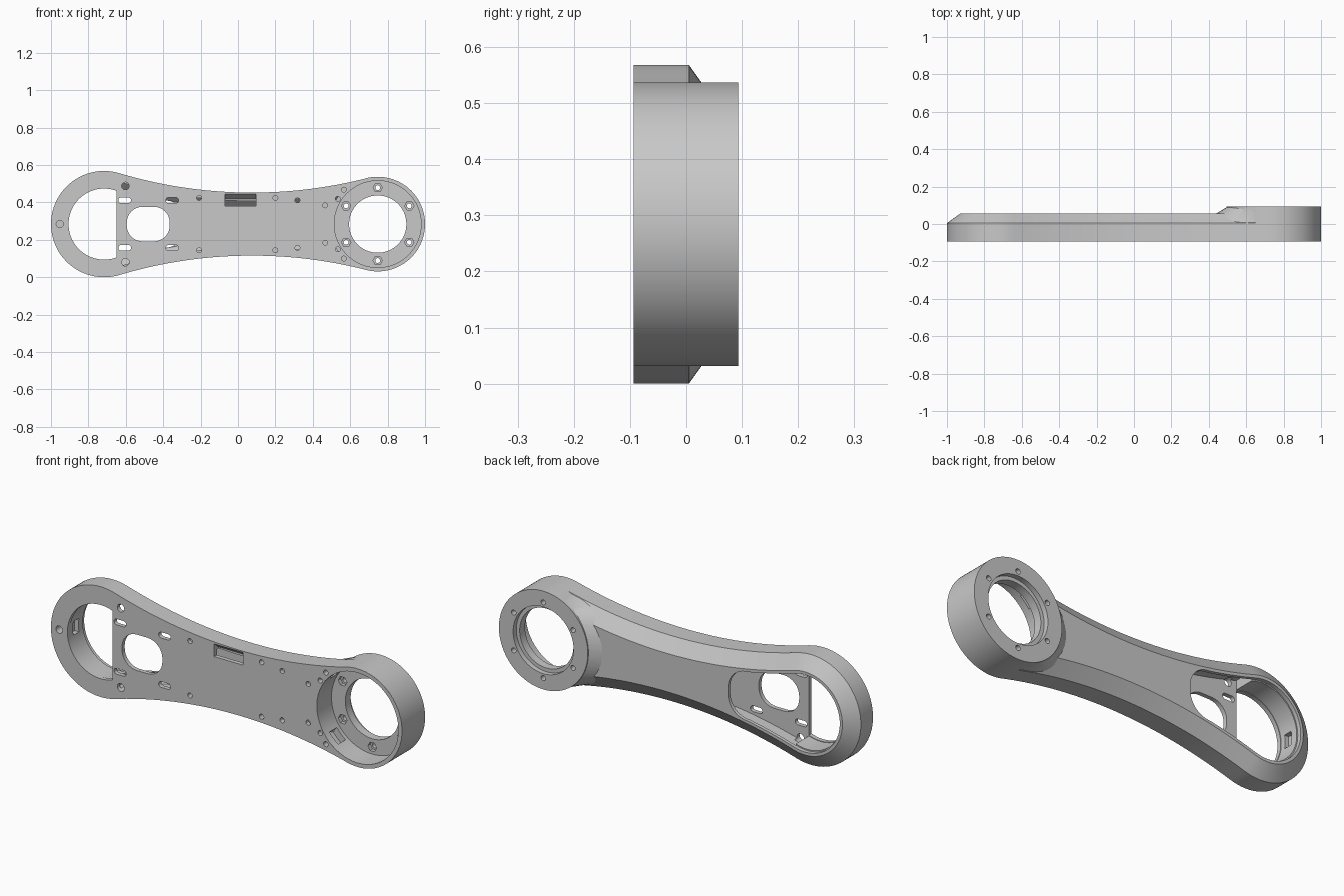
import bpy, bmesh
from math import sin, cos, pi, atan2, sqrt, radians

if "Cube" in bpy.data.objects:
    bpy.data.objects.remove(bpy.data.objects["Cube"])

# Overall layout: two round ends joined by concave tangent arcs
MID = 0.284                      # height of the long axis
XL, RL = -0.716, 0.284           # wide end
XR, RR = 0.747, 0.2525           # bearing end
WAIST = 2.48                     # radius of the concave sides
FRONT, BACK = -0.094, 0.094

grey = bpy.data.materials.new("plain grey")
grey.use_nodes = True
colour = (0.58, 0.58, 0.58, 1)
grey.diffuse_color = colour
grey.node_tree.nodes["Principled BSDF"].inputs["Base Color"].default_value = colour


def arc(cx, cz, r, a, b, n):
    return [(cx + r * cos(a + (b - a) * i / n), cz + r * sin(a + (b - a) * i / n))
            for i in range(n + 1)]


def circle(cx, cz, r, n=64):
    return arc(cx, cz, r, 0, 2 * pi, n)[:-1]


def rounded(cx, cz, w, h, r):
    pts = []
    for k, (sx, sz) in enumerate([(1, 1), (-1, 1), (-1, -1), (1, -1)]):
        pts += arc(cx + sx * (w / 2 - r), cz + sz * (h / 2 - r), r,
                   k * pi / 2, (k + 1) * pi / 2, 8)
    return pts


def box(x0, x1, z0, z1):
    return [(x0, z0), (x1, z0), (x1, z1), (x0, z1)]


def outline(d=0.0):
    """Arm outline moved inward by d."""
    a, b, span = WAIST + RL, WAIST + RR, XR - XL
    along = (a * a - b * b + span * span) / (2 * span)
    h, c = sqrt(a * a - along * along), XL + along
    tl, tr = atan2(h, along), atan2(h, c - XR)
    top = arc(c, h, WAIST + d, atan2(-h, XR - c), atan2(-h, XL - c), 40)[1:-1]
    bottom = [(x, -z) for x, z in reversed(top)]
    return (arc(XL, 0, RL - d, tl, 2 * pi - tl, 48) + bottom
            + arc(XR, 0, RR - d, -tr, tr, 48) + top)


def opening(d):
    """Access opening: the outline moved inward, closed by a rounded end."""
    r = 0.11
    x = -0.195 - d - r
    side = [p for p in outline(d) if p[0] < x]
    half = abs(max(side)[1])
    corner = arc(x, half - r, r, 0, pi / 2, 12)
    pts = set(side + corner + [(px, -pz) for px, pz in corner])
    return sorted(pts, key=lambda p: atan2(p[1], p[0] + 0.65))


def loft(name, sections):
    """Solid through equal-length (points, y) sections."""
    bm = bmesh.new()
    rings = [[bm.verts.new((x, y, z + MID)) for x, z in pts] for pts, y in sections]
    n = len(rings[0])
    for lo, hi in zip(rings, rings[1:]):
        for i in range(n):
            j = (i + 1) % n
            bm.faces.new((lo[i], lo[j], hi[j], hi[i]))
    bm.faces.new(rings[0])
    bm.faces.new(rings[-1])
    bmesh.ops.recalc_face_normals(bm, faces=bm.faces)
    mesh = bpy.data.meshes.new(name)
    bm.to_mesh(mesh)
    bm.free()
    mesh.materials.append(grey)
    obj = bpy.data.objects.new(name, mesh)
    bpy.context.collection.objects.link(obj)
    return obj


def prism(name, pts, y0, y1):
    return loft(name, [(pts, y0), (pts, y1)])


def combine(target, tool, operation):
    mod = target.modifiers.new(operation, 'BOOLEAN')
    mod.operation, mod.solver, mod.object = operation, 'EXACT', tool
    bpy.ops.object.select_all(action='DESELECT')
    bpy.context.view_layer.objects.active = target
    target.select_set(True)
    bpy.ops.object.modifier_apply(modifier=mod.name)
    bpy.data.objects.remove(tool)


def cut(target, pts, y0, y1):
    combine(target, prism("cutter", pts, y0, y1), 'DIFFERENCE')


# Arm body with a chamfered back edge
arm = loft("arm_body", [(outline(), FRONT), (outline(), 0.005), (outline(0.07), 0.055)])

# Collar rising from the body to the bearing ring, stretched toward the body only
foot = [(XR + (0.4 if x < 0 else 0.24) * x, 0.24 * z) for x, z in circle(0, 0, 1)]
combine(arm, loft("collar", [(foot, 0.0), (circle(XR, 0, 0.245), 0.0935)]), 'UNION')

# Clear the bearing end for the ring
cut(arm, circle(XR, 0, 0.2325, 96), -0.2, 0.2)

# Hollow inside, kept clear of both ends
cavity = loft("cavity", [(outline(0.045), -0.072), (outline(0.045), -0.002),
                         (outline(0.082), 0.037)])
cut(cavity, box(-1.2, -0.65, -0.5, 0.5), -0.3, 0.3)
cut(cavity, box(XR, 1.2, -0.5, 0.5), -0.3, 0.3)
cut(cavity, circle(XR, 0, 0.258), -0.3, 0.3)
combine(arm, cavity, 'DIFFERENCE')

# Back access opening with a stepped lip
cut(arm, opening(0.091), -0.0715, 0.2)
cut(arm, opening(0.085), 0.035, 0.2)

# D-shaped front opening and a latch pocket in its wall
a = atan2(sqrt(0.19 ** 2 - 0.066 ** 2), 0.066)
cut(arm, arc(XL, 0, 0.19, a, 2 * pi - a, 48), -0.2, -0.06)
cut(arm, box(-0.93, -0.89, -0.035, 0.035), -0.045, 0.0)

# Front plate: motor hole, sloped cable pocket and end screw
cut(arm, rounded(-0.48, 0, 0.23, 0.185, 0.085), -0.2, -0.05)
pocket = [(0.162, -0.2), (0.162, FRONT), (0.135, -0.06)]
combine(arm, loft("cable_pocket", [(box(-0.07, 0.095, 0.097, z), y) for z, y in pocket]),
        'DIFFERENCE')
cut(arm, circle(-0.953, 0, 0.019, 24), -0.2, -0.05)

# Front plate: mirrored slots and screw holes
for s in (1, -1):
    for x in (-0.606, -0.352):
        cut(arm, rounded(x, s * 0.127, 0.068, 0.03, 0.0145), -0.2, -0.05)
    cut(arm, circle(-0.602, s * 0.204, 0.02, 24), -0.2, -0.05)
    for x, z in [(-0.208, 0.14), (0.2, 0.14), (0.318, 0.127), (0.466, 0.1)]:
        cut(arm, circle(x, s * z, 0.013, 16), -0.2, -0.06)

# Bearing ring: deep front seat, through bore and back recess
ring = prism("bearing_ring", circle(XR, 0, 0.253, 96), FRONT + 0.0003, BACK)
bore = [(0.232, -0.2), (0.232, 0.025), (0.153, 0.025),
        (0.153, 0.068), (0.172, 0.068), (0.172, 0.2)]
combine(ring, loft("bore", [(circle(XR, 0, r, 96), y) for r, y in bore]), 'DIFFERENCE')

# Flange bolt holes with hexagonal nut pockets
for k in range(6):
    t = pi / 6 + k * pi / 3
    bx, bz = XR + 0.195 * cos(t), 0.195 * sin(t)
    cut(ring, circle(bx, bz, 0.025, 6), 0.0, 0.045)
    cut(ring, circle(bx, bz, 0.013, 16), 0.0, 0.2)
combine(arm, ring, 'UNION')

# Screw holes beside the ring, and cable windows from the ring to the hollow
for s in (1, -1):
    for x, z in [(0.534, 0.135), (0.566, 0.184)]:
        cut(arm, circle(x, s * z, 0.013, 16), -0.2, -0.062)
    t = s * radians(135)
    window = [(XR + r * cos(t) - w * sin(t), r * sin(t) + w * cos(t))
              for r, w in [(0.21, -0.035), (0.266, -0.035), (0.266, 0.035), (0.21, 0.035)]]
    cut(arm, window, -0.055, 0.005)

# Smooth round walls, crisp edges
bpy.ops.object.select_all(action='DESELECT')
arm.select_set(True)
bpy.context.view_layer.objects.active = arm
bpy.ops.object.shade_smooth_by_angle(angle=radians(25))
